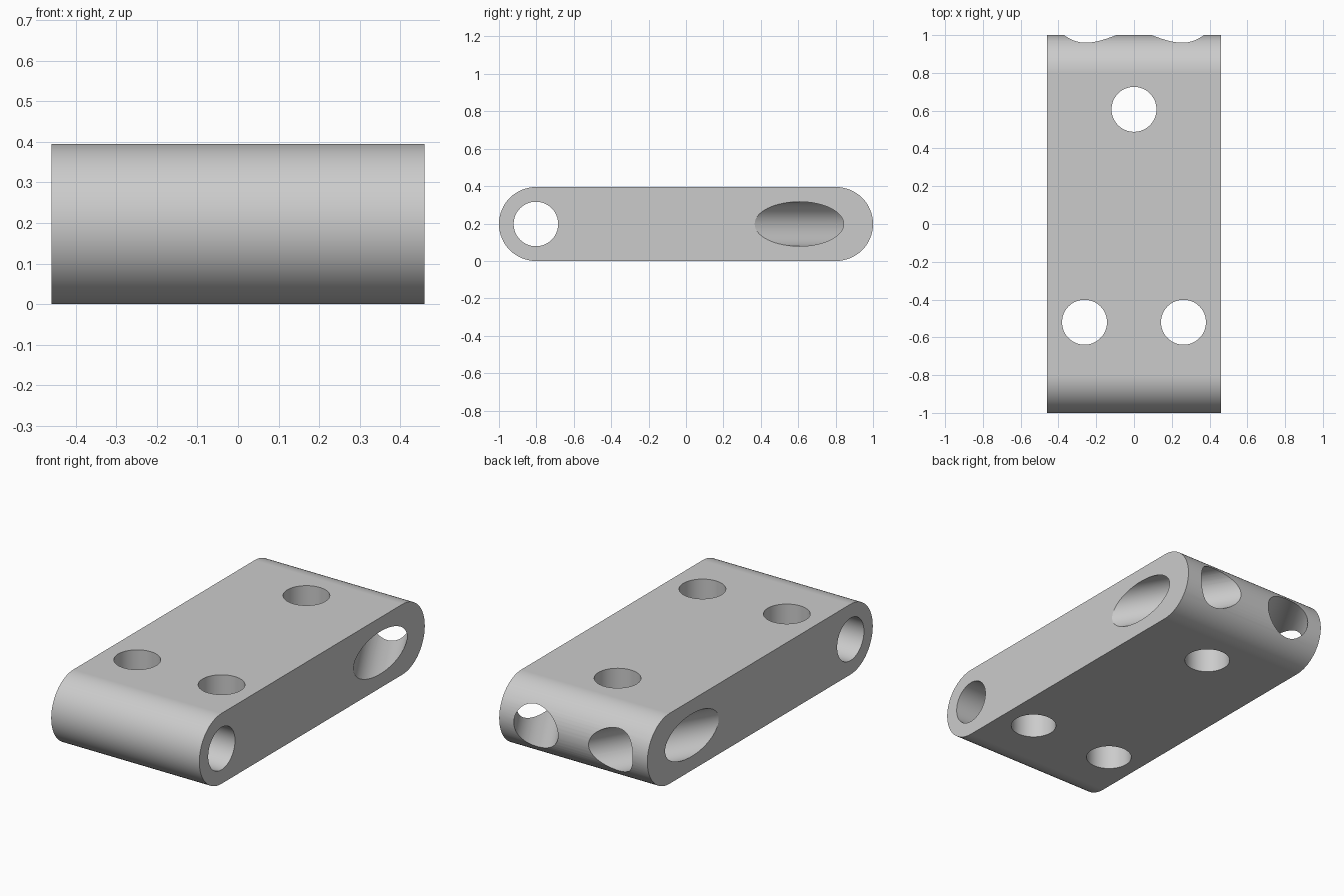
import bpy, bmesh, math
from mathutils import Vector

if "Cube" in bpy.data.objects:
    bpy.data.objects.remove(bpy.data.objects["Cube"])

HALF_W, HALF_L, H = 0.46, 1.0, 0.395
R = H / 2
HOLE_R = 0.119

# Body: rounded-end profile in the YZ plane, extruded along X
profile = []
for side in (1, -1):
    for i in range(33):
        a = -math.pi / 2 + math.pi * i / 32
        profile.append((side * (HALF_L - R + R * math.cos(a)), R + side * R * math.sin(a)))
bm = bmesh.new()
face = bm.faces.new([bm.verts.new((-HALF_W, y, z)) for y, z in profile])
ext = bmesh.ops.extrude_face_region(bm, geom=[face])
bmesh.ops.translate(bm, vec=(2 * HALF_W, 0, 0),
                    verts=[v for v in ext["geom"] if isinstance(v, bmesh.types.BMVert)])
bmesh.ops.recalc_face_normals(bm, faces=bm.faces)
mesh = bpy.data.meshes.new("link_block")
bm.to_mesh(mesh)
bm.free()
body = bpy.data.objects.new("link_block", mesh)
bpy.context.collection.objects.link(body)


def drill(centre, direction, length):
    """Cut a round hole through the body along a direction."""
    bpy.ops.mesh.primitive_cylinder_add(
        vertices=64, radius=HOLE_R, depth=length, location=centre,
        rotation=Vector(direction).to_track_quat('Z', 'Y').to_euler())
    cutter = bpy.context.object
    cutter.name = "drill_cutter"
    cutter.hide_render = True
    mod = body.modifiers.new("hole", 'BOOLEAN')
    mod.operation, mod.solver, mod.object = 'DIFFERENCE', 'EXACT', cutter
    bpy.context.view_layer.objects.active = body
    bpy.ops.object.modifier_apply(modifier=mod.name)
    bpy.data.objects.remove(cutter, do_unlink=True)


# Vertical holes
for x, y in ((0, 0.607), (-0.262, -0.52), (0.262, -0.52)):
    drill((x, y, R), (0, 0, 1), 1)

# Hinge pin hole across the front end
drill((0, -(HALF_L - R), R), (1, 0, 0), 2)

# Angled holes from the sides out through the rounded back end
for s in (1, -1):
    drill((s * HALF_W, 0.605, R), (-s * 0.5, math.cos(math.pi / 6), 0), 1.6)

# Smooth curved walls, crisp edges, flat faces kept flat
bpy.ops.object.select_all(action='DESELECT')
body.select_set(True)
bpy.context.view_layer.objects.active = body
bpy.ops.object.shade_smooth_by_angle(angle=math.radians(30))
weighted = body.modifiers.new("weighted_normals", 'WEIGHTED_NORMAL')
weighted.keep_sharp = True
